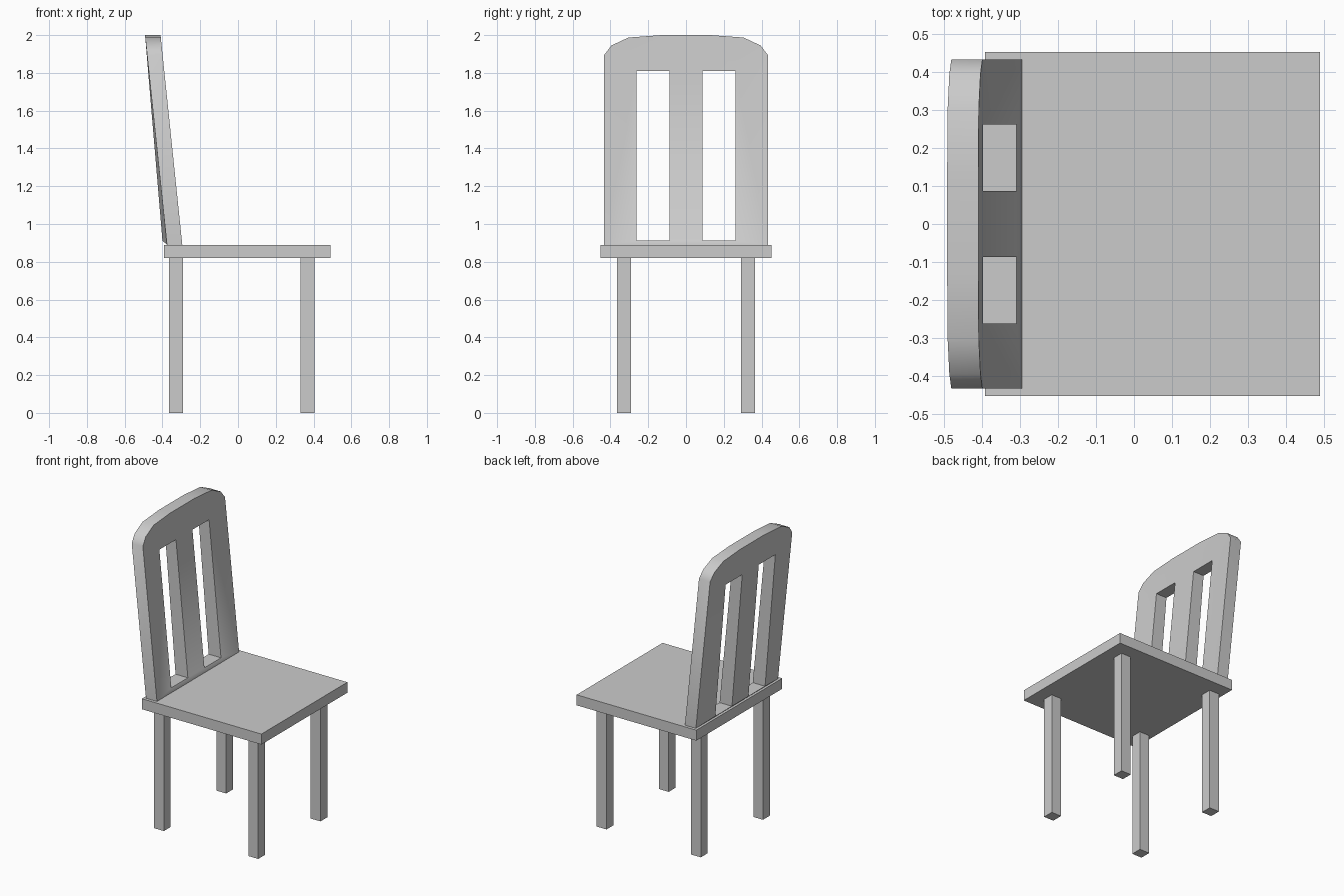
import bpy, bmesh, math
from mathutils import Vector

if "Cube" in bpy.data.objects:
    bpy.data.objects.remove(bpy.data.objects["Cube"])


def finish(bm, name):
    bmesh.ops.recalc_face_normals(bm, faces=bm.faces)
    mesh = bpy.data.meshes.new(name)
    bm.to_mesh(mesh)
    bm.free()
    obj = bpy.data.objects.new(name, mesh)
    bpy.context.collection.objects.link(obj)
    return obj


def box(name, lo, hi):
    bm = bmesh.new()
    bmesh.ops.create_cube(bm, size=1)
    for v in bm.verts:
        v.co = Vector([lo[i] + (v.co[i] + 0.5) * (hi[i] - lo[i]) for i in range(3)])
    return finish(bm, name)


# Seat board
box("seat", (-0.393, -0.453, 0.82), (0.49, 0.453, 0.89))

# Four square legs
for end, x in (("back", -0.328), ("front", 0.368)):
    for side, y in (("left", -0.328), ("right", 0.328)):
        box(f"{end}_{side}_leg", (x - 0.036, y - 0.036, 0), (x + 0.036, y + 0.036, 0.82))

# Backrest outline (y, z) with rounded top, and two slots
half = [(0.433, 0.89), (0.433, 1.895), (0.395, 1.945), (0.305, 1.987), (0.13, 2.0)]
outline = half + [(-y, z) for y, z in reversed(half)]
slots = [[(s * 0.087, 0.912), (s * 0.262, 0.912), (s * 0.262, 1.81), (s * 0.087, 1.81)]
         for s in (1, -1)]


# Backward lean: the slot corners sit slightly behind the outer rim
def lean(z, slot, back):
    if slot:
        t = (z - 0.912) / 0.898
        return -0.400 - 0.076 * t if back else -0.309 - 0.088 * t
    t = (z - 0.89) / 1.11
    return -0.376 - 0.116 * t if back else -0.295 - 0.115 * t


bm = bmesh.new()
for loop in [outline] + slots:
    vs = [bm.verts.new((0, y, z)) for y, z in loop]
    for a, b in zip(vs, vs[1:] + vs[:1]):
        bm.edges.new((a, b))
bmesh.ops.triangle_fill(bm, edges=bm.edges[:], use_beauty=True, normal=(1, 0, 0))
ext = bmesh.ops.extrude_face_region(bm, geom=bm.faces[:], use_keep_orig=True)
moved = {g for g in ext["geom"] if isinstance(g, bmesh.types.BMVert)}
for v in bm.verts:
    in_slot = abs(v.co.y) < 0.27 and 0.9 < v.co.z < 1.85
    v.co.x = lean(v.co.z, in_slot, v in moved)
back = finish(bm, "backrest")

# Smooth the rounded top, keep the rim sharp
bpy.context.view_layer.objects.active = back
back.select_set(True)
bpy.ops.object.shade_smooth_by_angle(angle=math.radians(40))
